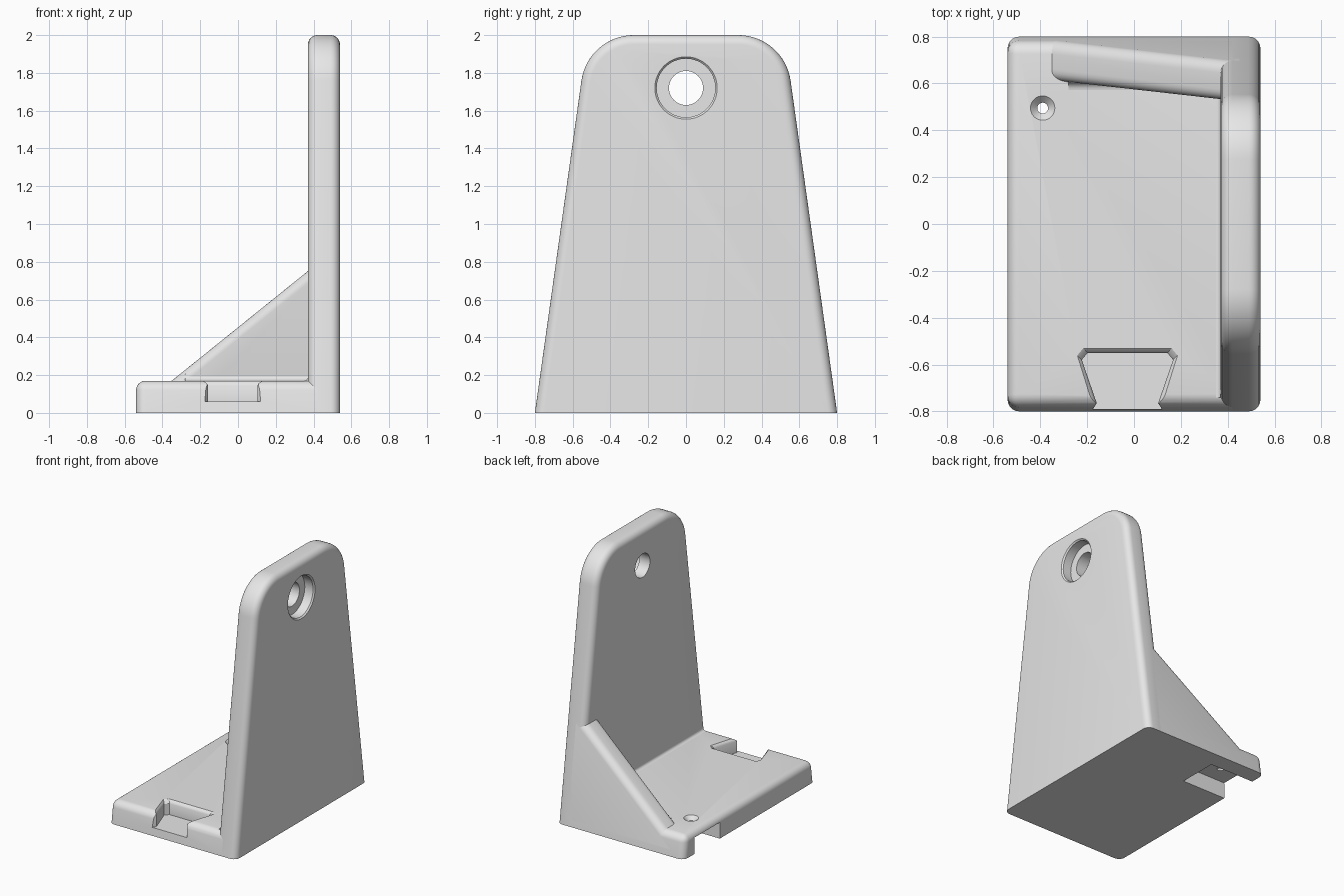
import bpy, bmesh, math
from mathutils import Vector

if "Cube" in bpy.data.objects:
    bpy.data.objects.remove(bpy.data.objects["Cube"])

SLANT = 0.14          # inward lean of the sides per unit of height
HALF_X, HALF_Y = 0.54, 0.80
WALL_X, BASE_Z = 0.37, 0.17
ROUND = 0.05

grey = bpy.data.materials.new("plain grey")
grey.use_nodes = True
grey.diffuse_color = (0.8, 0.8, 0.8, 1)
grey.node_tree.nodes["Principled BSDF"].inputs["Base Color"].default_value = (0.8, 0.8, 0.8, 1)


def loft(name, rings, rule=None, shear=0.0):
    """Closed solid through matching rings; edges passing the rule are rounded."""
    bm = bmesh.new()
    rows = [[bm.verts.new(p) for p in ring] for ring in rings]
    n = len(rows[0])
    for a, b in zip(rows, rows[1:]):
        for i in range(n):
            j = (i + 1) % n
            bm.faces.new((a[i], a[j], b[j], b[i]))
    bm.faces.new(rows[0])
    bm.faces.new(rows[-1])
    for v in bm.verts:
        v.co.y -= shear * v.co.z
    bmesh.ops.recalc_face_normals(bm, faces=bm.faces)
    if rule:
        edges = [e for e in bm.edges
                 if e.calc_face_angle(0) > math.radians(30) and rule(e.verts[0].co, e.verts[1].co)]
        bmesh.ops.bevel(bm, geom=edges, offset=ROUND, offset_type='OFFSET',
                        segments=6, profile=0.5, affect='EDGES')
    mesh = bpy.data.meshes.new(name)
    bm.to_mesh(mesh)
    bm.free()
    mesh.materials.append(grey)
    obj = bpy.data.objects.new(name, mesh)
    bpy.context.collection.objects.link(obj)
    return obj


def prism(name, pts, axis, lo, hi, **kw):
    place = {'x': lambda u, v, w: (w, u, v),
             'y': lambda u, v, w: (u, w, v),
             'z': lambda u, v, w: (u, v, w)}[axis]
    return loft(name, [[place(u, v, w) for u, v in pts] for w in (lo, hi)], **kw)


def turned(name, axis, center, profile, n=48):
    """Solid of revolution from (position along axis, radius) pairs."""
    rings = []
    for w, r in profile:
        ring = []
        for i in range(n):
            t = math.tau * i / n
            u, v = center[0] + r * math.cos(t), center[1] + r * math.sin(t)
            ring.append((w, u, v) if axis == 'x' else (u, v, w))
        rings.append(ring)
    return loft(name, rings)


def activate(obj):
    bpy.ops.object.select_all(action='DESELECT')
    obj.select_set(True)
    bpy.context.view_layer.objects.active = obj


def cut(obj, cutter):
    mod = obj.modifiers.new("cut", 'BOOLEAN')
    mod.operation, mod.solver, mod.object = 'DIFFERENCE', 'EXACT', cutter
    activate(obj)
    bpy.ops.object.modifier_apply(modifier=mod.name)


# Upright wall: tapered outline with rounded top corners
r = 0.28
cz = 2 - r
cy = HALF_Y - SLANT * cz - r * math.hypot(1, SLANT)
start = math.atan(SLANT)
arc = []
for i in range(17):
    t = start + (math.pi / 2 - start) * i / 16
    arc.append((cy + r * math.cos(t), cz + r * math.sin(t)))
outline = [(HALF_Y, 0)] + arc
outline += [(-y, z) for y, z in reversed(outline)]
wall = prism("upright_wall", outline, 'x', WALL_X, HALF_X,
             rule=lambda a, b: max(a.z, b.z) > 0.01)

# Base plate with the same leaning sides, running into the wall
top_y = HALF_Y - SLANT * BASE_Z
base = prism("base_plate", [(-HALF_Y, 0), (HALF_Y, 0), (top_y, BASE_Z), (-top_y, BASE_Z)],
             'x', -HALF_X, WALL_X + 0.08,
             rule=lambda a, b: max(a.z, b.z) > 0.01 and min(a.x, b.x) < 0)

# Triangular side brace, leaning with the wall
gusset = prism("side_brace", [(-0.50, 0.05), (0.45, 0.05), (0.45, 0.815)],
               'y', HALF_Y - 0.17, HALF_Y, shear=SLANT,
               rule=lambda a, b: abs(a.x - b.x) > 0.1 and abs(a.z - b.z) > 0.1)

# Small fillets in the inner corners


def cove(u, v, size):
    pts = [(u - size * 0.3, v - size * 0.3)]
    for i in range(7):
        t = math.pi / 2 * i / 6
        pts.append((u - size * (1 - math.sin(t)), v + size * (1 - math.cos(t))))
    return pts


wall_fillet = prism("wall_fillet", [(WALL_X + 0.01, BASE_Z - 0.01)] + cove(WALL_X, BASE_Z, 0.02)[1:],
                    'y', -0.74, 0.62)
brace_y = HALF_Y - 0.17 - SLANT * BASE_Z
brace_fillet = prism("brace_fillet", [(brace_y + 0.01, BASE_Z - 0.01)] + cove(brace_y, BASE_Z, 0.035)[1:],
                     'x', -0.28, WALL_X + 0.02)

# Counterbored hole near the top of the wall
bore = turned("bore_cutter", 'x', (0, 1.72),
              [(0.2, 0.09), (0.46, 0.09), (0.46, 0.155), (0.53, 0.155), (0.545, 0.17), (0.7, 0.17)], 64)
cut(wall, bore)

# Dovetail socket in the front edge, flared at its rim
half = [(0.16, -0.90), (0.16, -0.81), (0.131, -0.765), (0.195, -0.58), (0.17, -0.55)]
plan = half + [(-x, y) for x, y in reversed(half)]
mid = -0.028


def ring(grow, z):
    return [(mid + x + math.copysign(grow, x), y + (grow if y > -0.6 else 0), z) for x, y in plan]


dovetail = loft("dovetail_cutter", [ring(0, 0.06), ring(0, 0.145), ring(0.006, 0.158),
                                    ring(0.02, 0.171), ring(0.02, 0.3)])
cut(base, dovetail)

# Pocket under the back corner, open to the left-hand edge of the plate
pocket = prism("pocket_cutter", [(-0.7, 0.36), (-0.16, 0.36), (-0.16, 0.67), (-0.7, 0.67)],
               'z', -0.1, 0.125)
cut(base, pocket)
cut(gusset, pocket)

# Countersunk screw hole above the pocket
screw = turned("screw_cutter", 'z', (-0.39, 0.495),
               [(0.05, 0.023), (0.14, 0.023), (0.171, 0.053), (0.3, 0.053)], 32)
cut(base, screw)

for helper in (bore, dovetail, pocket, screw):
    bpy.data.objects.remove(helper)

for part in (wall, base, gusset, wall_fillet, brace_fillet):
    activate(part)
    bpy.ops.object.shade_smooth_by_angle(angle=math.radians(30))
